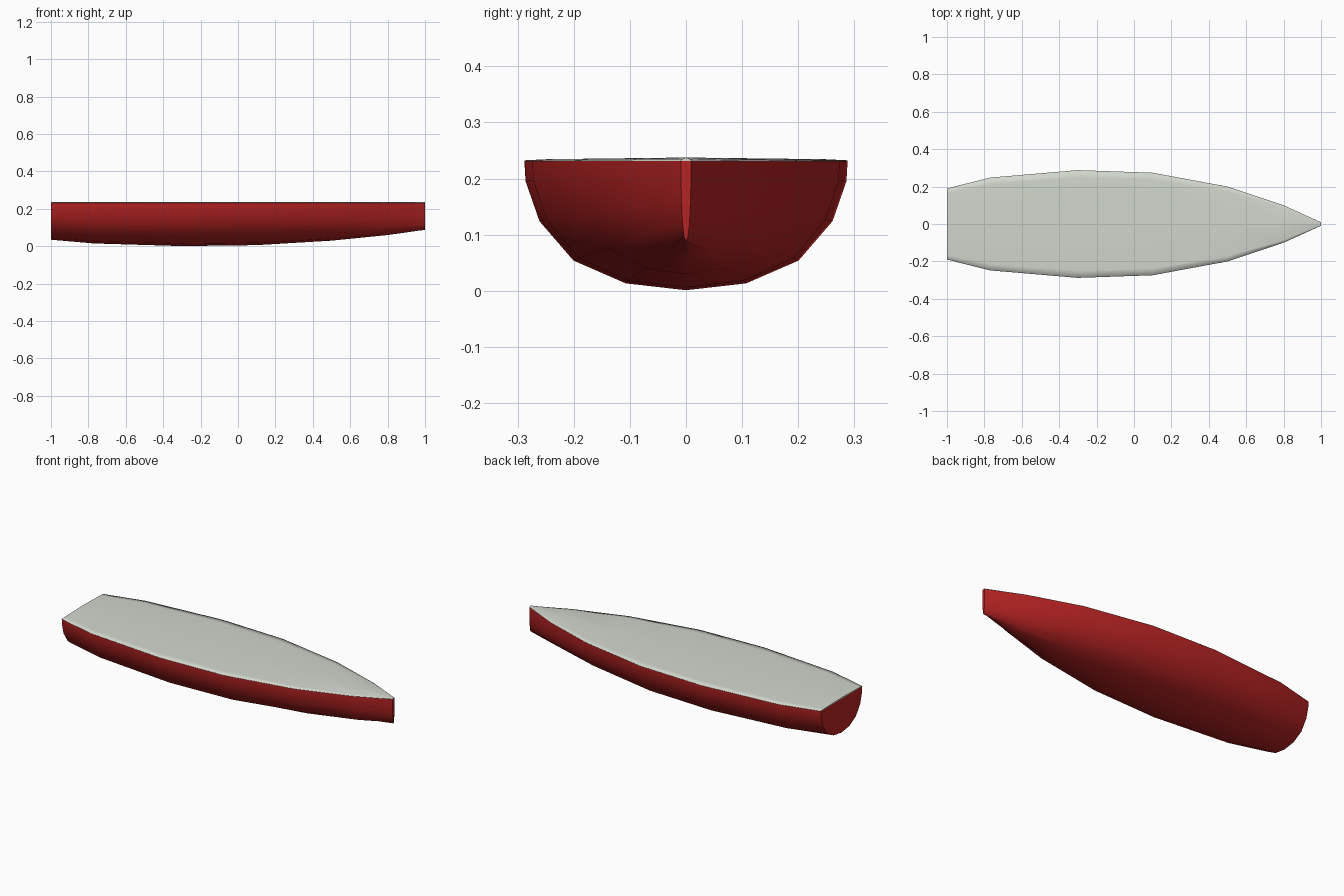
import bpy, bmesh

cube = bpy.data.objects.get("Cube")
if cube:
    bpy.data.objects.remove(cube, do_unlink=True)


def make_material(name, rgb):
    mat = bpy.data.materials.new(name)
    mat.use_nodes = True
    colour = (*rgb, 1)
    mat.diffuse_color = colour
    node = mat.node_tree.nodes["Principled BSDF"]
    node.inputs["Base Color"].default_value = colour
    return mat


hull_red = make_material("hull red", (0.48, 0.017, 0.017))
deck_grey = make_material("deck pale grey", (0.64, 0.68, 0.61))

# Stations from stern to bow: position, half beam, keel height
STATIONS = [(-1, 0.19, 0.035), (-0.77, 0.248, 0.015), (-0.3, 0.288, 0.001),
            (0.1, 0.274, 0.006), (0.5, 0.2, 0.03), (0.8, 0.1, 0.06),
            (1, 0.009, 0.088)]
# Hull half section: share of half beam, share of depth below the rail
HULL_SECTION = [(1, 0), (0.993, 0.155), (0.907, 0.465), (0.697, 0.77),
                (0.373, 0.947), (0, 1)]
# Deck half section: share of half beam, height above the rail
DECK_SECTION = [(1, 0), (0.998, 0.0015), (0.86, 0.0035), (0, 0.0065)]
RAIL = 0.231


def mirrored(half):
    return half + [(-y, z) for y, z in reversed(half[:-1])]


def loft(name, rings, mat):
    """Skin a row of open sections, closing the open side and both ends."""
    bm = bmesh.new()
    rows = [[bm.verts.new(p) for p in ring] for ring in rings]
    for a, b in zip(rows, rows[1:]):
        for i in range(len(a) - 1):
            face = bm.faces.new((a[i], a[i + 1], b[i + 1], b[i]))
            face.smooth = True
        bm.faces.new((a[-1], a[0], b[0], b[-1]))
    bm.faces.new(rows[0])
    bm.faces.new(rows[-1])
    bmesh.ops.recalc_face_normals(bm, faces=bm.faces)
    mesh = bpy.data.meshes.new(name)
    bm.to_mesh(mesh)
    bm.free()
    mesh.materials.append(mat)
    obj = bpy.data.objects.new(name, mesh)
    bpy.context.collection.objects.link(obj)
    return obj


# Hull with flat transom and narrow blunt stem
loft("hull", [[(x, y * beam, RAIL - d * (RAIL - keel))
               for y, d in mirrored(HULL_SECTION)]
              for x, beam, keel in STATIONS], hull_red)

# Thin cambered deck lying on the rail
loft("deck", [[(x, y * beam, RAIL + h) for y, h in mirrored(DECK_SECTION)]
              for x, beam, keel in STATIONS], deck_grey)
